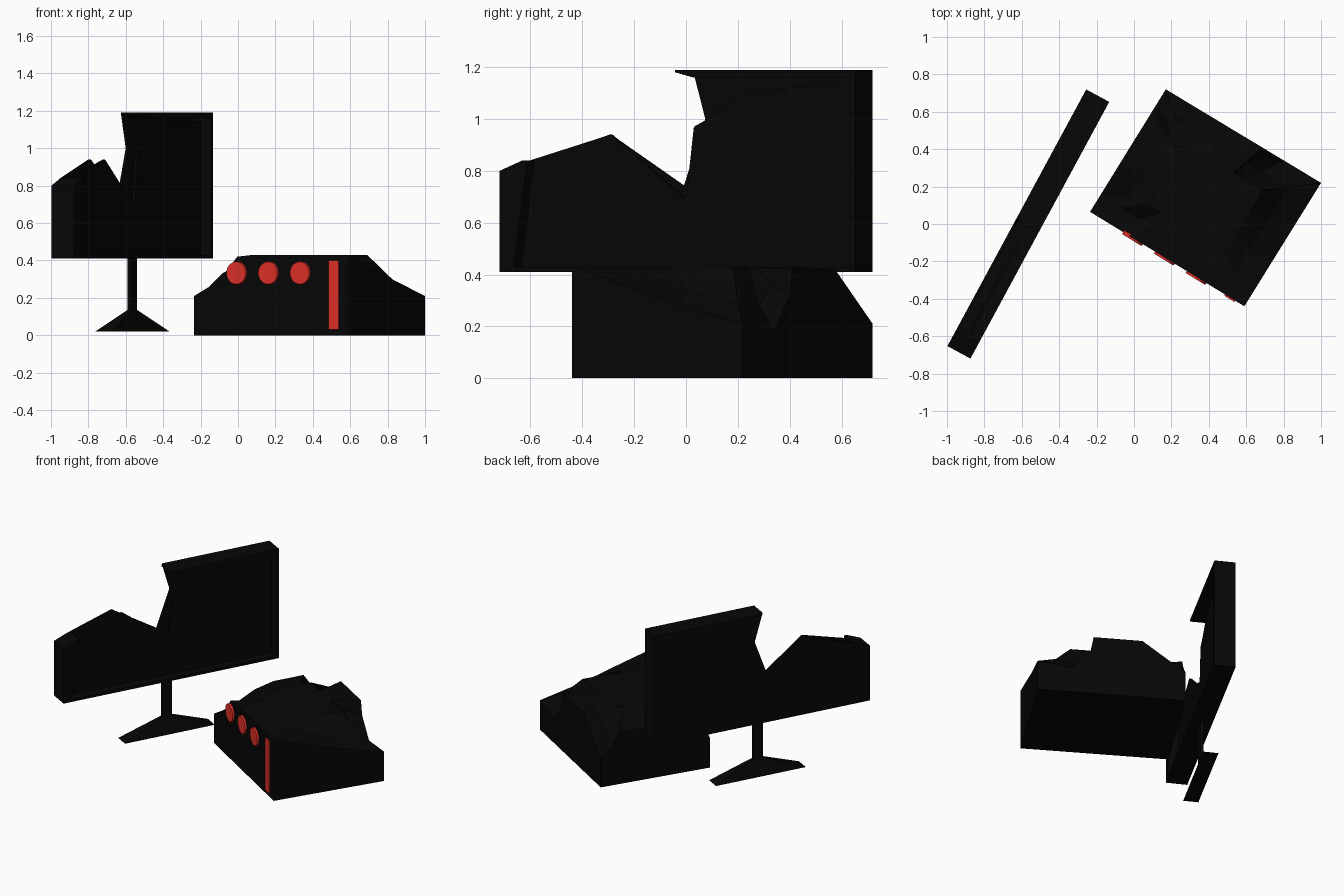
import bpy, bmesh, math
from mathutils import Vector, Matrix

if "Cube" in bpy.data.objects:
    bpy.data.objects.remove(bpy.data.objects["Cube"])


def material(name, color):
    m = bpy.data.materials.new(name)
    m.diffuse_color = color
    m.use_nodes = True
    m.node_tree.nodes["Principled BSDF"].inputs["Base Color"].default_value = m.diffuse_color
    return m


BLACK = material("black", (0.002, 0.002, 0.002, 1))
RED = material("red", (0.75, 0.03, 0.02, 1))


def finish(bm, name, mat, matrix):
    bmesh.ops.recalc_face_normals(bm, faces=bm.faces)
    me = bpy.data.meshes.new(name)
    bm.to_mesh(me)
    bm.free()
    ob = bpy.data.objects.new(name, me)
    bpy.context.collection.objects.link(ob)
    me.materials.append(mat)
    ob.matrix_world = matrix
    return ob


def slab(name, profile, back, front, matrix, mat=BLACK):
    """Extrude an (x, z) outline in depth; the front is local -y."""
    bm = bmesh.new()
    face = bm.faces.new([bm.verts.new((x, -back, z)) for x, z in profile])
    ext = bmesh.ops.extrude_face_region(bm, geom=[face])
    verts = [v for v in ext["geom"] if isinstance(v, bmesh.types.BMVert)]
    bmesh.ops.translate(bm, vec=(0, back - front, 0), verts=verts)
    return finish(bm, name, mat, matrix)


def rect(x0, x1, z0, z1):
    return [(x0, z0), (x1, z0), (x1, z1), (x0, z1)]


def frustum(name, low, high, matrix):
    """Four-sided solid between two (half x, half y, z) rectangles."""
    bm = bmesh.new()
    rings = [[bm.verts.new((sx * hx, sy * hy, z))
              for sx, sy in ((-1, -1), (1, -1), (1, 1), (-1, 1))]
             for hx, hy, z in (low, high)]
    bm.faces.new(rings[0])
    bm.faces.new(rings[1])
    for i in range(4):
        j = (i + 1) % 4
        bm.faces.new((rings[0][i], rings[0][j], rings[1][j], rings[1][i]))
    return finish(bm, name, BLACK, matrix)


# Monitor: hollow shell with broken back plate, recessed broken screen and rim
MON = Matrix.Translation((-0.565, 0, 0)) @ Matrix.Rotation(math.radians(61.6), 4, "Z")
left_end = [(-0.68, 0.84), (-0.78, 0.80)]
slab("monitor_back", [(-0.78, 0.41), (0.78, 0.41), (0.78, 1.19), (0.0, 1.19),
                      (0.055, 1.0), (-0.04, 0.74), (-0.365, 0.94)] + left_end,
     -0.07, -0.055, MON)
slab("monitor_screen", [(-0.78, 0.41), (0.78, 0.41), (0.78, 1.15), (0.67, 1.14),
                        (0.24, 1.10), (0.1, 1.0), (0.04, 0.97), (0.005, 0.69),
                        (-0.325, 0.94)] + left_end, -0.005, 0.01, MON)
slab("rim_left", [(-0.78, 0.41), (-0.72, 0.41), (-0.66, 0.84)] + left_end, -0.055, 0.07, MON)
slab("rim_bottom", rect(-0.78, 0.78, 0.41, 0.43), -0.055, 0.07, MON)
slab("rim_right", rect(0.755, 0.78, 0.41, 1.19), -0.055, 0.07, MON)
slab("rim_top", [(-0.01, 1.18), (0.07, 1.16), (0.78, 1.16), (0.78, 1.19), (-0.01, 1.19)],
     -0.055, 0.07, MON)

# Stand
frustum("stand_pole", (0.035, 0.011, 0.12), (0.035, 0.011, 0.43), MON)
frustum("stand_foot", (0.325, 0.05, 0.02), (0.035, 0.011, 0.135), MON)

# Computer case with crushed corners: rim heights along each side
C, A, B, D = (Vector(p) for p in ((-0.235, 0.065), (0.59, -0.44), (1.0, 0.22), (0.17, 0.72)))
SIDES = [
    (C, A, [(0, .21), (.16, .29), (.28, .42), (.38, .43)]),
    (A, B, [(0, .43), (.3, .36), (.63, .28)]),
    (B, D, [(0, .21), (.24, .18), (.36, .32), (.38, .42), (.71, .42)]),
    (D, C, [(0, .21), (.12, .30), (.18, .37), (.46, .365), (.63, .33), (.87, .23)]),
]
mid = (A + B + C + D) / 4
TOP = 0.43
rings = [[], [], [], []]
bm = bmesh.new()
for p, q, heights in SIDES:
    for t, z in heights:
        w = p.lerp(q, t)
        # floor, rim, slumped shoulder, flat crown
        for ring, (scale, h) in zip(rings, ((1, 0), (1, z), (0.72, z + (TOP - z) * 0.4), (0.5, TOP))):
            ring.append(bm.verts.new((*mid.lerp(w, scale), h)))
count = len(rings[0])
for lo, hi in zip(rings, rings[1:]):
    for i in range(count):
        j = (i + 1) % count
        bm.faces.new((lo[i], lo[j], hi[j], hi[i]))
bm.faces.new(rings[0])
bm.faces.new(rings[-1])
finish(bm, "case_body", BLACK, Matrix())

# Red buttons and drive strip on the case front
yaw = math.atan2((A - C).y, (A - C).x)


def on_front(x, z=0):
    p = C.lerp(A, (x - C.x) / (A.x - C.x))
    return Matrix.Translation((p.x, p.y, z)) @ Matrix.Rotation(yaw, 4, "Z")


for i in range(3):
    bm = bmesh.new()
    bmesh.ops.create_cone(bm, cap_ends=True, segments=32, radius1=0.065, radius2=0.06, depth=0.024)
    finish(bm, f"button_{i + 1}", RED,
           on_front(-0.005 + 0.17 * i, 0.333) @ Matrix.Rotation(math.radians(90), 4, "X"))
slab("drive_strip", rect(-0.032, 0.032, 0.03, 0.40), -0.01, 0.008, on_front(0.514), RED)
